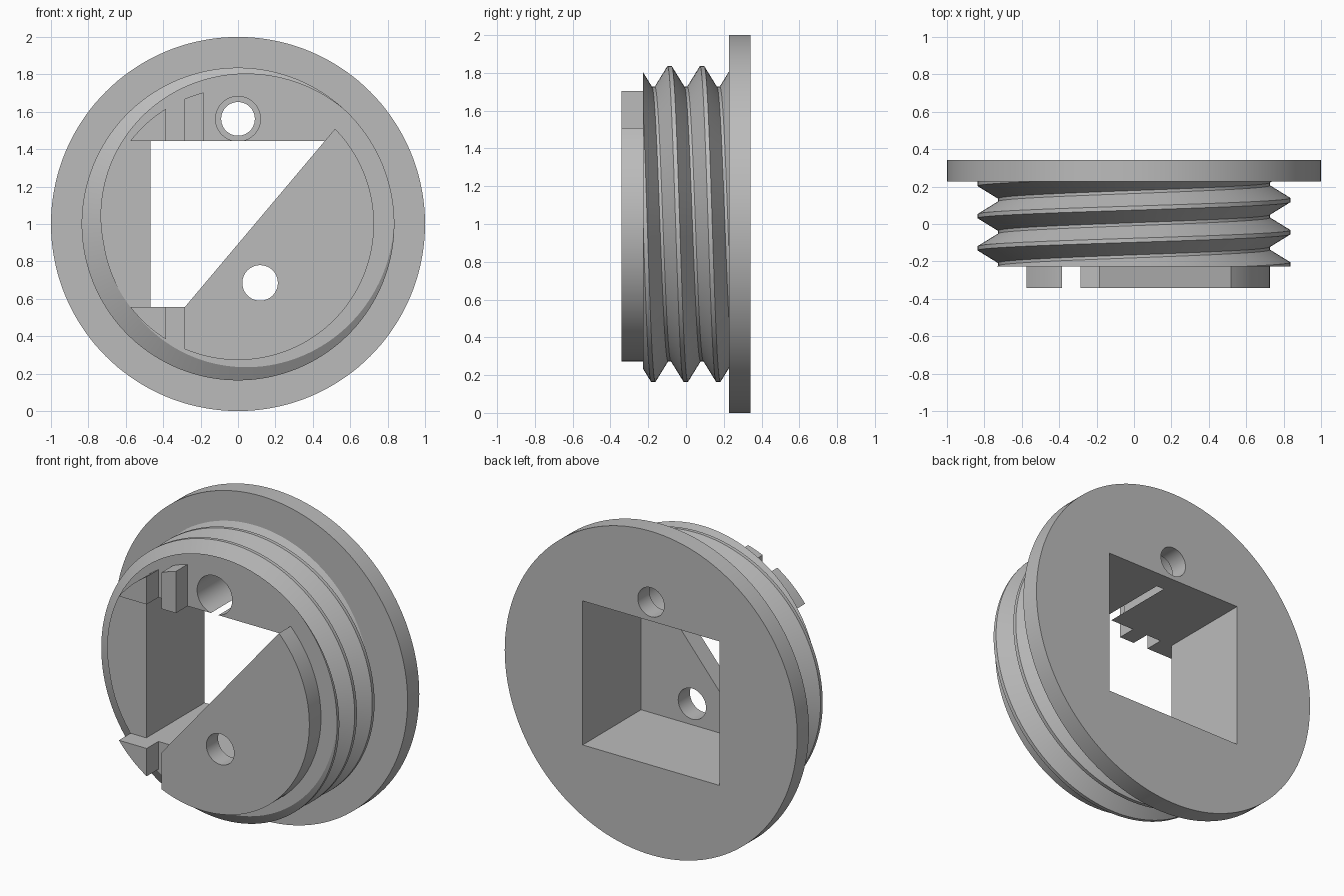
import bpy
import bmesh
from math import sin, cos, pi, atan2, sqrt

cube = bpy.data.objects.get("Cube")
if cube:
    bpy.data.objects.remove(cube, do_unlink=True)

SEG = 144
CZ = 1.0                          # height of the turning axis, which runs along y
ROOT, CREST = 0.727, 0.836        # thread radii
PITCH, CREST_W, ROOT_W = 0.172, 0.022, 0.016
FRONT, CORE_F, CORE_B, BACK = -0.342, -0.228, 0.228, 0.342
SLOT_X, SLOT_Z = 0.467, 0.445     # half sizes of the square opening

grey = bpy.data.materials.new("plain grey")
grey.use_nodes = True
grey.diffuse_color = (0.5, 0.5, 0.5, 1)
grey.node_tree.nodes["Principled BSDF"].inputs["Base Color"].default_value = (0.5, 0.5, 0.5, 1)


def finish(name, bm):
    bmesh.ops.recalc_face_normals(bm, faces=bm.faces)
    mesh = bpy.data.meshes.new(name)
    bm.to_mesh(mesh)
    bm.free()
    mesh.materials.append(grey)
    obj = bpy.data.objects.new(name, mesh)
    bpy.context.collection.objects.link(obj)
    return obj


def prism(name, outline, y0, y1):
    """Extrude an outline, given relative to the axis, along y."""
    bm = bmesh.new()
    face = bm.faces.new([bm.verts.new((x, y0, CZ + z)) for x, z in outline])
    ext = bmesh.ops.extrude_face_region(bm, geom=[face])
    for v in ext["geom"]:
        if isinstance(v, bmesh.types.BMVert):
            v.co.y = y1
    return finish(name, bm)


def arc(r, a0, a1, n, cx=0, cz=0):
    return [(cx + r * cos(a0 + (a1 - a0) * i / n), cz + r * sin(a0 + (a1 - a0) * i / n))
            for i in range(n + 1)]


def disc(r, n=SEG, cx=0, cz=0):
    return arc(r, 0, 2 * pi, n, cx, cz)[:-1]


def rim(x, side=1):
    """Angle of the rim point at a given x, above or below the axis."""
    return atan2(side * sqrt(ROOT * ROOT - x * x), x)


def cut(obj, outline, y0, y1):
    cutter = prism("cutter", outline, y0, y1)
    cutter.hide_render = True
    mod = obj.modifiers.new("cut", "BOOLEAN")
    mod.operation, mod.solver, mod.object = "DIFFERENCE", "EXACT", cutter
    bpy.context.view_layer.objects.active = obj
    bpy.ops.object.modifier_apply(modifier=mod.name)
    bpy.data.objects.remove(cutter, do_unlink=True)


def thread_radius(u):
    """Radius at an axial distance u from a crest centre."""
    u = abs((u + PITCH / 2) % PITCH - PITCH / 2)
    t = (u - CREST_W / 2) / (PITCH / 2 - CREST_W / 2 - ROOT_W / 2)
    return CREST + (ROOT - CREST) * min(1, max(0, t))


def threaded_core():
    """Helical surface trimmed to the core length and capped at both ends."""
    bm = bmesh.new()
    offsets = (-CREST_W / 2, CREST_W / 2, PITCH / 2 - ROOT_W / 2, PITCH / 2 + ROOT_W / 2)
    columns = []
    for i in range(SEG + 1):
        a = 2 * pi * i / SEG
        crest = 0.128 - PITCH * i / SEG
        col = []
        for k in range(-4, 4):
            for off in offsets:
                y = min(CORE_B, max(CORE_F, crest + k * PITCH + off))
                r = thread_radius(y - crest)
                col.append(bm.verts.new((r * cos(a), y, CZ + r * sin(a))))
        columns.append(col)
    for c0, c1 in zip(columns, columns[1:]):
        for j in range(len(c0) - 1):
            bm.faces.new((c0[j], c1[j], c1[j + 1], c0[j + 1]))
    for end in (0, -1):
        bm.faces.new([c[end] for c in columns[:-1]])
    bmesh.ops.remove_doubles(bm, verts=bm.verts, dist=1e-5)
    return finish("threaded_core", bm)


# Threaded core and flange
core = threaded_core()
flange = prism("flange", disc(1.0), CORE_B, BACK)

# Square opening and screw hole through both, wider in the core
slot = [(-SLOT_X, -SLOT_Z), (SLOT_X, -SLOT_Z), (SLOT_X, SLOT_Z), (-SLOT_X, SLOT_Z)]
for part, hole_r in ((core, 0.12), (flange, 0.09)):
    cut(part, slot, -1, 1)
    cut(part, disc(hole_r, 48, 0, 0.562), -1, 1)

# Half-round cover plate with a slanted edge and a hole
top_angle = atan2(0.51, 0.52)
plate = prism("cover_plate",
              [(-0.285, -SLOT_Z)] + arc(ROOT, rim(-0.285, -1), top_angle, 72),
              FRONT, CORE_F)
cut(plate, disc(0.095, 48, 0.118, -0.315), -1, 1)

# Rim tabs beside the opening
corner = sqrt(ROOT * ROOT - SLOT_Z * SLOT_Z)
tabs = []
for name, side in (("upper_corner_tab", 1), ("lower_corner_tab", -1)):
    outline = [(-0.385, side * SLOT_Z)] + arc(ROOT, rim(-0.385, side), rim(-corner, side), 12)
    tabs.append(prism(name, outline, FRONT, CORE_F))
tabs.append(prism("upper_block_tab",
                  [(-0.285, SLOT_Z), (-0.185, SLOT_Z)] + arc(ROOT, rim(-0.185), rim(-0.285), 6),
                  FRONT, CORE_F))

# Smooth round walls, keep edges sharp
bpy.ops.object.select_all(action="DESELECT")
for obj in [core, flange, plate] + tabs:
    obj.select_set(True)
bpy.context.view_layer.objects.active = core
bpy.ops.object.shade_smooth_by_angle(angle=pi / 6)
